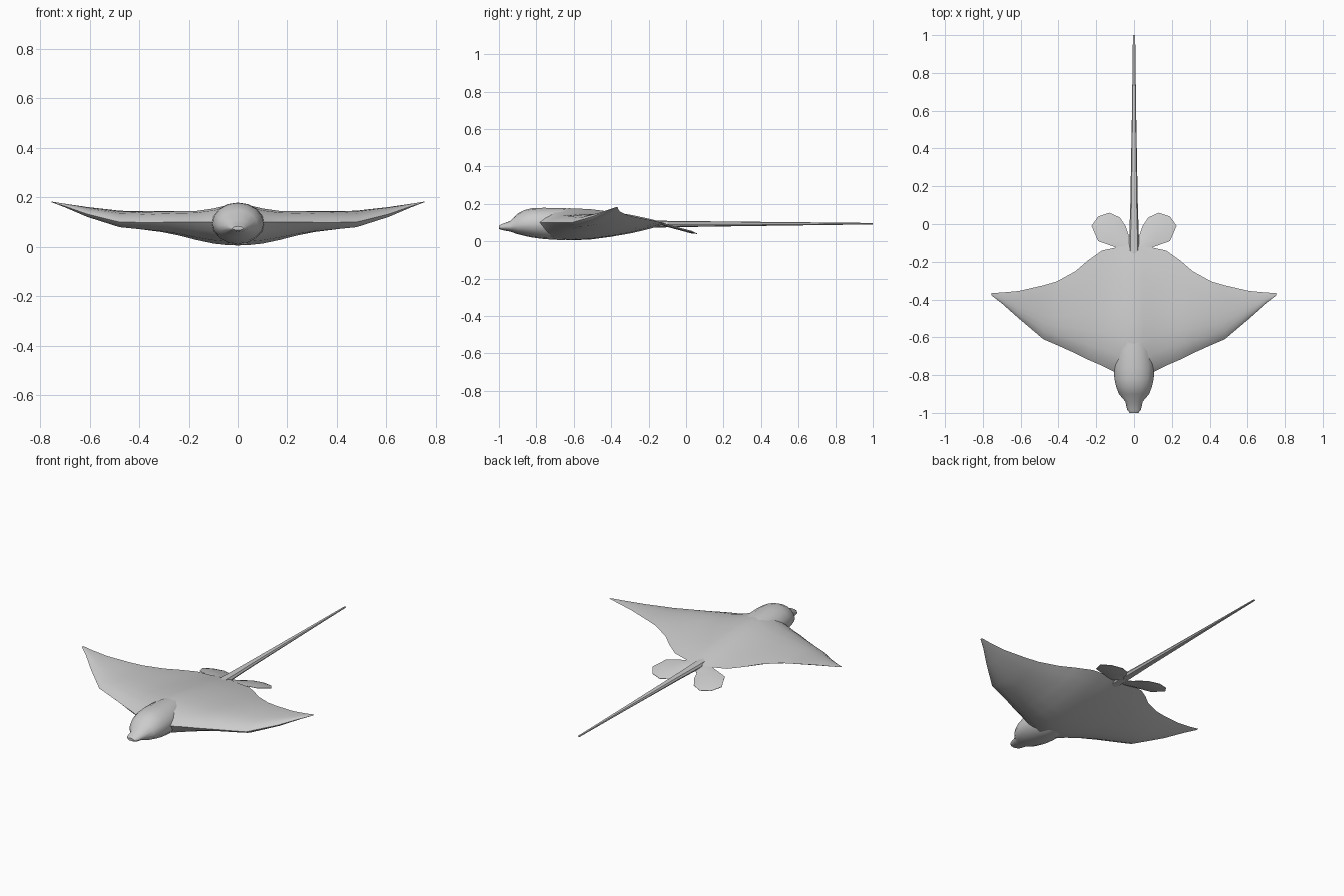
import bpy, bmesh, math

skin = bpy.data.materials.new("pale grey skin")
skin.diffuse_color = (0.6, 0.6, 0.6, 1)


def make(name, rings, caps=True, closed=True):
    """Skin a list of equal-length point rings into one smooth object."""
    bm = bmesh.new()
    rows = [[bm.verts.new(p) for p in ring] for ring in rings]
    n = len(rows[0])
    for a, b in zip(rows, rows[1:]):
        for i in range(n if closed else n - 1):
            j = (i + 1) % n
            bm.faces.new((a[i], a[j], b[j], b[i]))
    if caps:
        bm.faces.new(rows[0])
        bm.faces.new(rows[-1])
    bmesh.ops.remove_doubles(bm, verts=bm.verts, dist=0.0005)
    bmesh.ops.recalc_face_normals(bm, faces=bm.faces)
    me = bpy.data.meshes.new(name)
    bm.to_mesh(me)
    bm.free()
    me.materials.append(skin)
    ob = bpy.data.objects.new(name, me)
    bpy.context.collection.objects.link(ob)
    bpy.context.view_layer.objects.active = ob
    ob.select_set(True)
    bpy.ops.object.shade_smooth_by_angle(angle=math.radians(40))
    ob.select_set(False)
    return ob


# Winged body: foil sections across the span
# x, leading y, leading z, trailing y, trailing z, top bulge, bottom bulge
span = [
    (0.0, -0.85, 0.100, -0.10, 0.095, 0.078, 0.093),
    (0.05, -0.83, 0.100, -0.115, 0.096, 0.068, 0.091),
    (0.10, -0.785, 0.100, -0.125, 0.097, 0.056, 0.086),
    (0.17, -0.75, 0.100, -0.14, 0.103, 0.044, 0.073),
    (0.24, -0.72, 0.100, -0.19, 0.113, 0.040, 0.058),
    (0.31, -0.685, 0.099, -0.25, 0.125, 0.036, 0.047),
    (0.41, -0.64, 0.099, -0.305, 0.138, 0.028, 0.038),
    (0.48, -0.61, 0.100, -0.325, 0.145, 0.022, 0.032),
    (0.61, -0.50, 0.132, -0.355, 0.160, 0.014, 0.018),
    (0.70, -0.42, 0.164, -0.363, 0.173, 0.006, 0.007),
    (0.755, -0.378, 0.181, -0.366, 0.183, 0.001, 0.001),
]
foil = [(0, 0), (.05, .42), (.15, .85), (.3, 1), (.45, .95),
        (.6, .78), (.75, .56), (.88, .30), (1, 0)]


def section(s, side):
    x, yl, zl, yt, zt, up, down = s
    top = [(side * x, yl + (yt - yl) * t, zl + (zt - zl) * t + up * h) for t, h in foil]
    low = [(side * x, yl + (yt - yl) * t, zl + (zt - zl) * t - down * h) for t, h in foil[-2:0:-1]]
    return top + low


make("winged_body", [section(s, -1) for s in reversed(span[1:])] + [section(s, 1) for s in span])


def oval(y, w, mid, top, bot, n):
    ring = []
    for i in range(n):
        a = 2 * math.pi * i / n
        s = math.sin(a)
        ring.append((w * math.cos(a), y, mid + s * (top - mid if s > 0 else mid - bot)))
    return ring


# Head: y, half width, middle z, top z, bottom z
head = [
    (-1.0, 0.022, 0.075, 0.083, 0.067),
    (-0.985, 0.036, 0.075, 0.092, 0.060),
    (-0.94, 0.046, 0.077, 0.108, 0.052),
    (-0.90, 0.080, 0.084, 0.148, 0.038),
    (-0.86, 0.095, 0.090, 0.168, 0.028),
    (-0.82, 0.104, 0.092, 0.178, 0.020),
    (-0.76, 0.107, 0.095, 0.179, 0.012),
    (-0.66, 0.100, 0.098, 0.178, 0.006),
    (-0.55, 0.060, 0.100, 0.168, 0.022),
]
make("head", [oval(*h, 16) for h in head])

# Whip tail
tail = [
    (-0.20, 0.030, 0.092, 0.112, 0.074),
    (-0.05, 0.025, 0.091, 0.108, 0.075),
    (0.10, 0.020, 0.092, 0.107, 0.078),
    (0.60, 0.011, 0.093, 0.102, 0.085),
    (1.0, 0.006, 0.094, 0.098, 0.090),
]
make("tail", [oval(*t, 8) for t in tail])

# Rounded pelvic fins, sloping down to the rear
outline = [(0.02, -0.16), (0.10, -0.122), (0.19, -0.09), (0.225, -0.01), (0.19, 0.04),
           (0.13, 0.06), (0.075, 0.035), (0.045, -0.01), (0.03, -0.055), (0.0, -0.08)]
cx, cy = 0.12, -0.03


def fin_ring(side, k, lift):
    pts = []
    for x, y in outline:
        x, y = cx + (x - cx) * k, cy + (y - cy) * k
        pts.append((side * x, y, 0.089 - 0.27 * (y + 0.12) + lift))
    return pts


for side, label in ((1, "left"), (-1, "right")):
    make("pelvic_fin_" + label, [fin_ring(side, 0.65, 0.007), fin_ring(side, 1, 0.001),
                                 fin_ring(side, 1, -0.001), fin_ring(side, 0.65, -0.007)])
